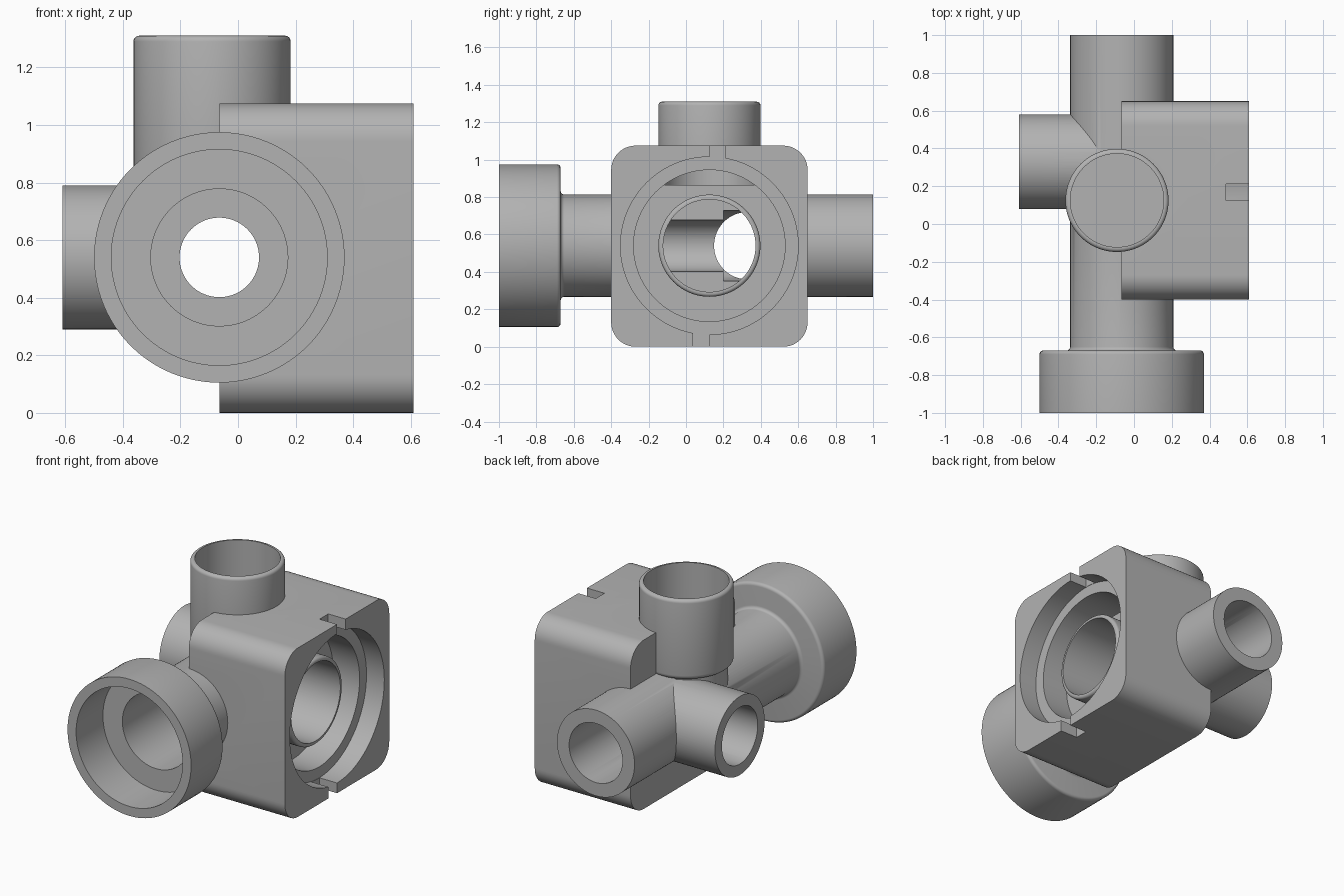
import bpy, bmesh, math
from mathutils import Vector

old = bpy.data.objects.get("Cube")
if old:
    bpy.data.objects.remove(old, do_unlink=True)

SEGMENTS = 96
PX, PZ = -0.065, 0.54      # main pipe axis
BY = 0.125                 # housing axis
CX = -0.09                 # top cup axis

grey = bpy.data.materials.new("plain_grey")
grey.use_nodes = True
colour = (0.45, 0.45, 0.45, 1)
grey.diffuse_color = colour
grey.node_tree.nodes["Principled BSDF"].inputs["Base Color"].default_value = colour


def finish(name, bm):
    bmesh.ops.recalc_face_normals(bm, faces=bm.faces)
    mesh = bpy.data.meshes.new(name)
    bm.to_mesh(mesh)
    bm.free()
    mesh.materials.append(grey)
    obj = bpy.data.objects.new(name, mesh)
    bpy.context.collection.objects.link(obj)
    return obj


def lathe(name, axis, centre, profile):
    """Solid of revolution; profile holds (radius, position along axis)."""
    bm = bmesh.new()
    rings = []
    for r, t in profile:
        ring = []
        for i in range(SEGMENTS):
            a = math.tau * i / SEGMENTS
            u, v = r * math.cos(a), r * math.sin(a)
            p = {"x": (t, u, v), "y": (u, t, v), "z": (u, v, t)}[axis]
            ring.append(bm.verts.new(Vector(p) + Vector(centre)))
        rings.append(ring)
    for a, b in zip(rings, rings[1:]):
        for i in range(SEGMENTS):
            j = (i + 1) % SEGMENTS
            bm.faces.new((a[i], a[j], b[j], b[i]))
    bm.faces.new(rings[0])
    bm.faces.new(rings[-1])
    return finish(name, bm)


def block(name, low, high, corner=0):
    """Box between two corners, optionally rounded along its x edges."""
    bm = bmesh.new()
    bmesh.ops.create_cube(bm, size=1)
    for v in bm.verts:
        v.co = [lo if c < 0 else hi for c, lo, hi in zip(v.co, low, high)]
    if corner:
        edges = [e for e in bm.edges
                 if abs(e.verts[0].co.x - e.verts[1].co.x) > 0.1]
        bmesh.ops.bevel(bm, geom=edges, offset=corner, segments=12,
                        profile=0.5, affect="EDGES")
    return finish(name, bm)


def combine(target, tool, operation):
    mod = target.modifiers.new("combine", "BOOLEAN")
    mod.operation = operation
    mod.solver = "EXACT"
    mod.object = tool
    bpy.context.view_layer.objects.active = target
    bpy.ops.object.modifier_apply(modifier=mod.name)
    bpy.data.objects.remove(tool, do_unlink=True)


def arc(r, t, size, start, end, steps=5):
    """Rounded piece of a profile around the point (r, t)."""
    points = []
    for i in range(steps + 1):
        a = math.radians(start + (end - start) * i / steps)
        points.append((r + size * math.cos(a), t + size * math.sin(a)))
    return points


main_axis = (PX, 0, PZ)
side_axis = (0, 0.33, PZ)
housing_axis = (0, BY, PZ)
cup_axis = (CX, BY, 0)

# Housing with rounded corners
body = block("valve_body", (PX, BY - 0.525, 0), (0.61, BY + 0.525, 1.075), 0.13)

# Main pipe with flared front socket
combine(body, lathe("main_pipe", "y", main_axis,
        [(0.435, -1)] + arc(0.415, -0.69, 0.02, 0, 90)
        + arc(0.293, -0.65, 0.02, 270, 180) + [(0.273, 1)]), "UNION")

# Side branch
combine(body, lathe("side_pipe", "x", side_axis,
        [(0.25, -0.61), (0.25, PX + 0.01)]), "UNION")

# Neck and cup on top
combine(body, lathe("cup_neck", "z", cup_axis,
        [(0.24, 0.55), (0.24, 0.85)]), "UNION")
combine(body, lathe("top_cup", "z", cup_axis,
        arc(0.243, 0.83, 0.03, 270, 360)
        + arc(0.253, 1.29, 0.02, 0, 90)), "UNION")

# Stepped round recess in the housing
combine(body, lathe("recess", "x", housing_axis,
        [(0.405, 0.30), (0.405, 0.485), (0.475, 0.485), (0.475, 0.7)]), "DIFFERENCE")

# Inner valve seat tube
combine(body, lathe("seat_tube", "x", housing_axis,
        [(0.273, 0.25)] + arc(0.255, 0.442, 0.018, 0, 90)), "UNION")

# Cup bore and the port joining it to the recess
combine(body, lathe("cup_bore", "z", cup_axis,
        [(0.247, 0.865), (0.247, 1.4)]), "DIFFERENCE")
port = lathe("port", "x", housing_axis, [(0.405, CX), (0.405, 0.4)])
combine(port, block("port_limit", (-1, -1, 0.865), (1, 1, 2)), "INTERSECT")
combine(body, port, "DIFFERENCE")

# Seat bore, branch bore and main bores
for name, axis, centre, profile in (
    ("seat_bore", "x", housing_axis, [(0.247, PX), (0.247, 0.6)]),
    ("side_bore", "x", side_axis, [(0.18, -0.7), (0.18, 0.02)]),
    ("back_bore", "y", main_axis, [(0.188, 0.2), (0.188, 1.1)]),
    ("front_bore", "y", main_axis, [(0.375, -1.1), (0.375, -0.73),
                                    (0.238, -0.73), (0.238, -0.25),
                                    (0.138, -0.25), (0.138, 0.3)]),
):
    combine(body, lathe(name, axis, centre, profile), "DIFFERENCE")

# Locking notches above and below the recess
for side in (1, -1):
    ys = sorted((BY, BY + side * 0.087))
    zs = sorted((PZ + side * 0.44, PZ + side * 0.6))
    combine(body, block("notch", (0.487, ys[0], zs[0]), (0.7, ys[1], zs[1])),
            "DIFFERENCE")

# Smooth round walls, crisp edges
bpy.ops.object.select_all(action="DESELECT")
body.select_set(True)
bpy.context.view_layer.objects.active = body
bpy.ops.object.shade_smooth_by_angle(angle=math.radians(30))
